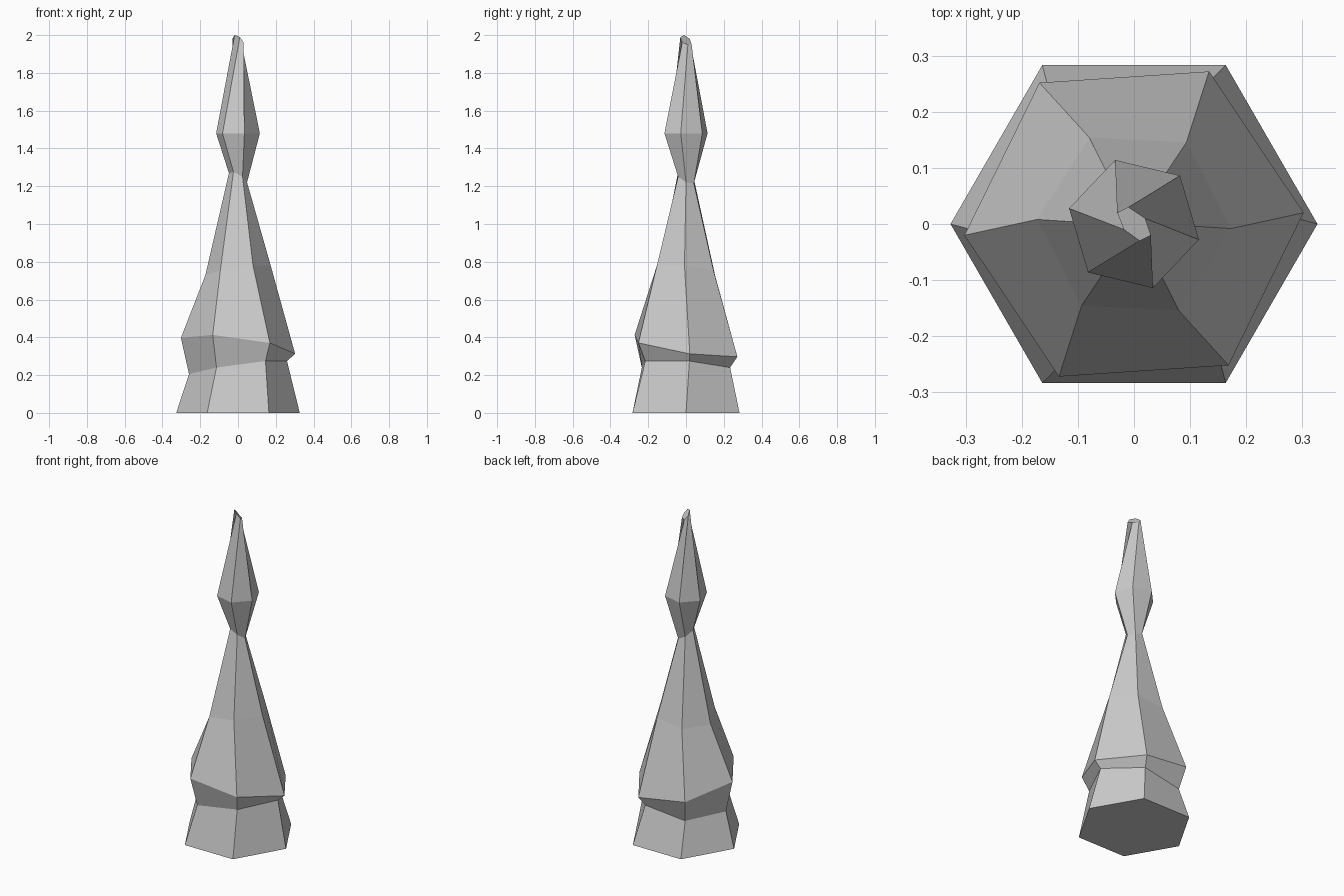
import bpy, bmesh
from math import cos, sin, radians

if "Cube" in bpy.data.objects:
    bpy.data.objects.remove(bpy.data.objects["Cube"])

# Hexagonal rings: radius, twist (deg), mean height, tilt amount, tilt direction (deg)
RINGS = [
    (0.327, 0, 0.0, 0.0, 0),
    (0.260, 4, 0.24, 0.04, -30),
    (0.303, 3.8, 0.355, 0.06, 225),
    (0.173, -2.7, 0.755, 0.03, -30),
    (0.048, 0, 1.245, 0.032, 220),
    (0.119, -13.5, 1.48, 0.0, 0),
]
# Irregular, slanted tip
TIP = [(0.02, 0.01, 1.95), (-0.01, 0.03, 1.95), (-0.03, 0.02, 1.98),
       (-0.018, -0.01, 2.0), (0.01, -0.03, 1.99), (0.03, -0.02, 1.96)]


def hex_ring(r, twist, z, tilt, direction):
    pts = []
    for k in range(6):
        a = radians(60 * k + twist)
        dz = tilt * cos(radians(60 * k - direction))
        pts.append((r * cos(a), r * sin(a), z + dz))
    return pts


# Faceted spire: rings bridged from base to tip
bm = bmesh.new()
loops = [[bm.verts.new(p) for p in pts]
         for pts in [hex_ring(*r) for r in RINGS] + [TIP]]
for lo, hi in zip(loops, loops[1:]):
    for k in range(6):
        n = (k + 1) % 6
        bm.faces.new((lo[k], lo[n], hi[n], hi[k]))
bm.faces.new(loops[0][::-1])
bm.faces.new(loops[-1])
bmesh.ops.recalc_face_normals(bm, faces=bm.faces)

mesh = bpy.data.meshes.new("spire")
bm.to_mesh(mesh)
bm.free()
bpy.context.collection.objects.link(bpy.data.objects.new("spire", mesh))
